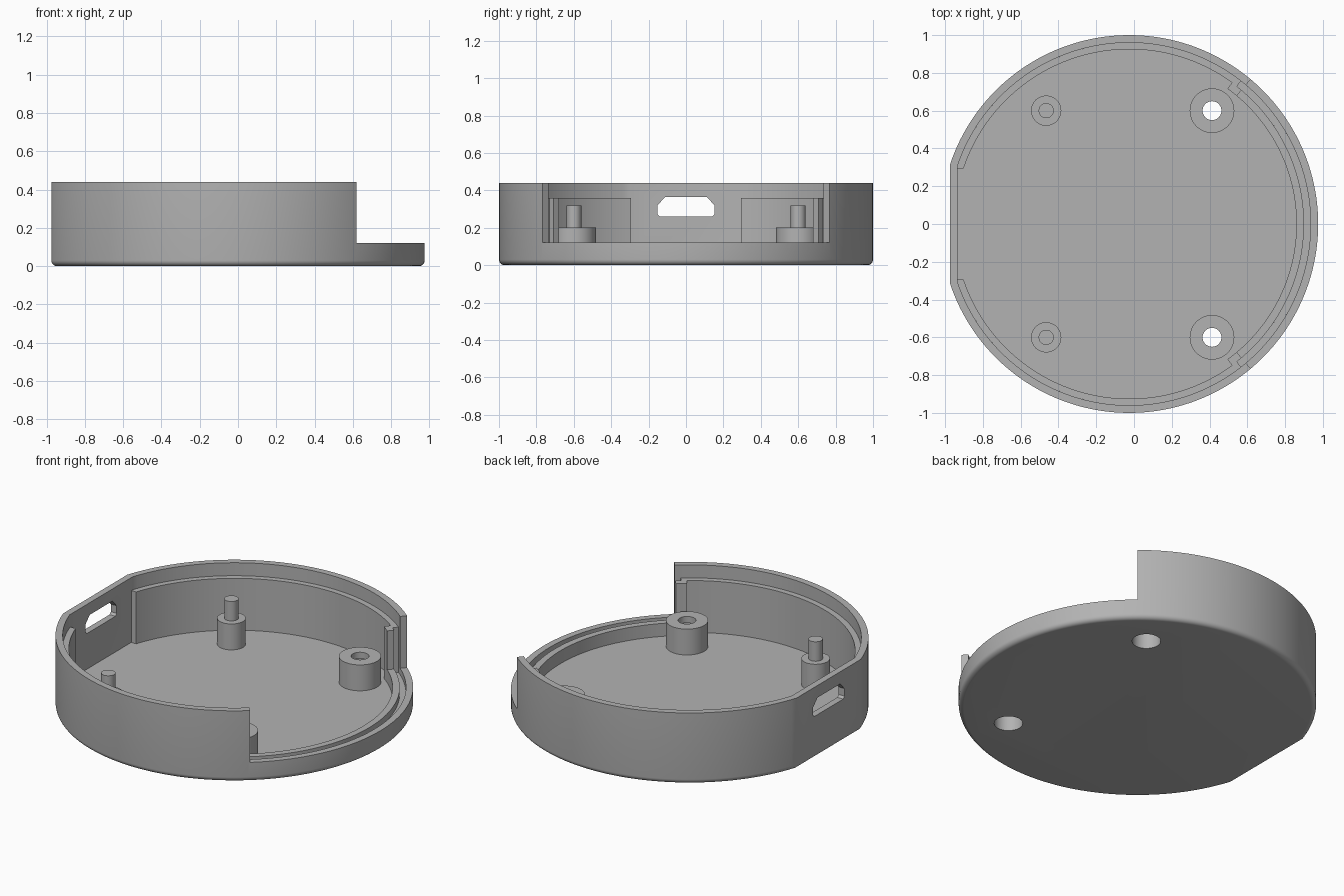
import bpy, bmesh
from math import sin, cos, asin, acos, pi, radians

cube = bpy.data.objects.get("Cube")
if cube:
    bpy.data.objects.remove(cube, do_unlink=True)

CX = -0.025          # centre of the round case
FLOOR, LOW, LEDGE, TOP = 0.04, 0.12, 0.36, 0.44
R_OUT, R_WALL, R_RING, R_LIP = 1.0, 0.96, 0.925, 0.885
OPEN = radians(50)   # half angle of the cut-away side

grey = bpy.data.materials.new("light grey plastic")
grey.use_nodes = True
grey.diffuse_color = (0.45, 0.45, 0.45, 1)
grey.node_tree.nodes["Principled BSDF"].inputs["Base Color"].default_value = grey.diffuse_color


def make(name, bm):
    bmesh.ops.recalc_face_normals(bm, faces=bm.faces)
    mesh = bpy.data.meshes.new(name)
    bm.to_mesh(mesh)
    bm.free()
    mesh.materials.append(grey)
    ob = bpy.data.objects.new(name, mesh)
    bpy.context.collection.objects.link(ob)
    return ob


def loft(name, loops, closed=False):
    """Skin a row of equal point loops, capping the ends unless closed."""
    bm = bmesh.new()
    rows = [[bm.verts.new(p) for p in loop] for loop in loops]
    n = len(rows[0])
    pairs = list(zip(rows, rows[1:])) + ([(rows[-1], rows[0])] if closed else [])
    for a, b in pairs:
        for i in range(n):
            j = (i + 1) % n
            bm.faces.new((a[i], a[j], b[j], b[i]))
    if not closed:
        bm.faces.new(rows[0])
        bm.faces.new(rows[-1])
    return make(name, bm)


def d_loop(inset, z, steps=160):
    """Circle with one flat side, shrunk by inset."""
    r = R_OUT - inset
    end = acos((-0.95 + inset) / r)
    angles = [-end + 2 * end * i / steps for i in range(steps + 1)]
    return [(CX + r * cos(a), r * sin(a), z) for a in angles]


def sector(name, r0, r1, start, end, z0, z1, steps=64):
    """Curved wall; start and end are angles, or functions of the radius."""
    def at(v, r):
        return v(r) if callable(v) else v
    loops = []
    for i in range(steps + 1):
        loop = []
        for r, z in ((r0, z0), (r1, z0), (r1, z1), (r0, z1)):
            a = at(start, r) + (at(end, r) - at(start, r)) * i / steps
            loop.append((CX + r * cos(a), r * sin(a), z))
        loops.append(loop)
    return loft(name, loops)


def lathe(name, x, y, profile, closed=False, steps=48):
    loops = [[(x + r * cos(2 * pi * i / steps), y + r * sin(2 * pi * i / steps), z)
              for i in range(steps)] for r, z in profile]
    return loft(name, loops, closed)


def cut(target, cutter):
    mod = target.modifiers.new("cut", "BOOLEAN")
    mod.operation = "DIFFERENCE"
    mod.solver = "EXACT"
    mod.object = cutter
    bpy.context.view_layer.objects.active = target
    bpy.ops.object.modifier_apply(modifier=mod.name)
    bpy.data.objects.remove(cutter, do_unlink=True)


parts = []

# Outer shell with a rounded bottom edge
FILLET = 0.03
rounding = [(FILLET * (1 - sin(t)), FILLET * (1 - cos(t)))
            for t in (pi / 2 * i / 6 for i in range(7))]
shell = loft("outer_shell", [d_loop(i, z) for i, z in rounding] + [d_loop(0, TOP)])
cut(shell, loft("cavity_cutter", [d_loop(R_OUT - R_WALL, z) for z in (FLOOR, 0.6)]))
cut(shell, sector("opening_cutter", 0.5, 1.2, -OPEN, OPEN, LOW, 0.6))

# Cable slot through the flat side
half = [(0.14, 0.26), (0.153, 0.273), (0.153, 0.32), (0.11, 0.365)]
slot = half + [(-y, z) for y, z in reversed(half)]
cut(shell, loft("slot_cutter", [[(x, y, z) for y, z in slot] for x in (-1.1, -0.85)]))
parts.append(shell)

# Low groove and lip along the open side
DEEP = radians(52)
THICK = radians(54)
parts.append(sector("groove_floor", R_RING, R_WALL, -DEEP, DEEP, FLOOR, 0.08))
parts.append(sector("open_side_lip", R_LIP, R_RING, -THICK, THICK, FLOOR, LOW))

for side, y in (("left", 0.6), ("right", -0.6)):
    s = 1 if y > 0 else -1
    # Inner ledge wall, ending square beside the flat side
    parts.append(sector("inner_ledge_" + side, R_RING, R_WALL, s * DEEP,
                        lambda r, s=s: s * (pi - asin(0.295 / r)), FLOOR, LEDGE))
    # Guide at the end of the ledge, forming the panel groove
    parts.append(sector("panel_guide_" + side, R_LIP, R_RING, s * OPEN, s * THICK,
                        FLOOR, LEDGE, 8))
    # Locating post with a thin pin
    parts.append(lathe("locating_post_" + side, -0.465, y,
                       [(0.08, FLOOR), (0.08, 0.2), (0.04, 0.2), (0.04, 0.32)]))
    # Screw boss, counterbored from below
    cut(shell, lathe("hole_cutter", 0.413, y, [(0.08, -0.1), (0.08, 0.1)]))
    parts.append(lathe("screw_boss_" + side, 0.413, y,
                       [(0.08, FLOOR), (0.08, 0.16), (0.05, 0.16), (0.05, 0.2),
                        (0.118, 0.2), (0.118, FLOOR)], closed=True))

# Smooth curves, keep corners crisp
bpy.ops.object.select_all(action="DESELECT")
for ob in parts:
    ob.select_set(True)
bpy.context.view_layer.objects.active = shell
bpy.ops.object.shade_smooth_by_angle(angle=radians(30))
